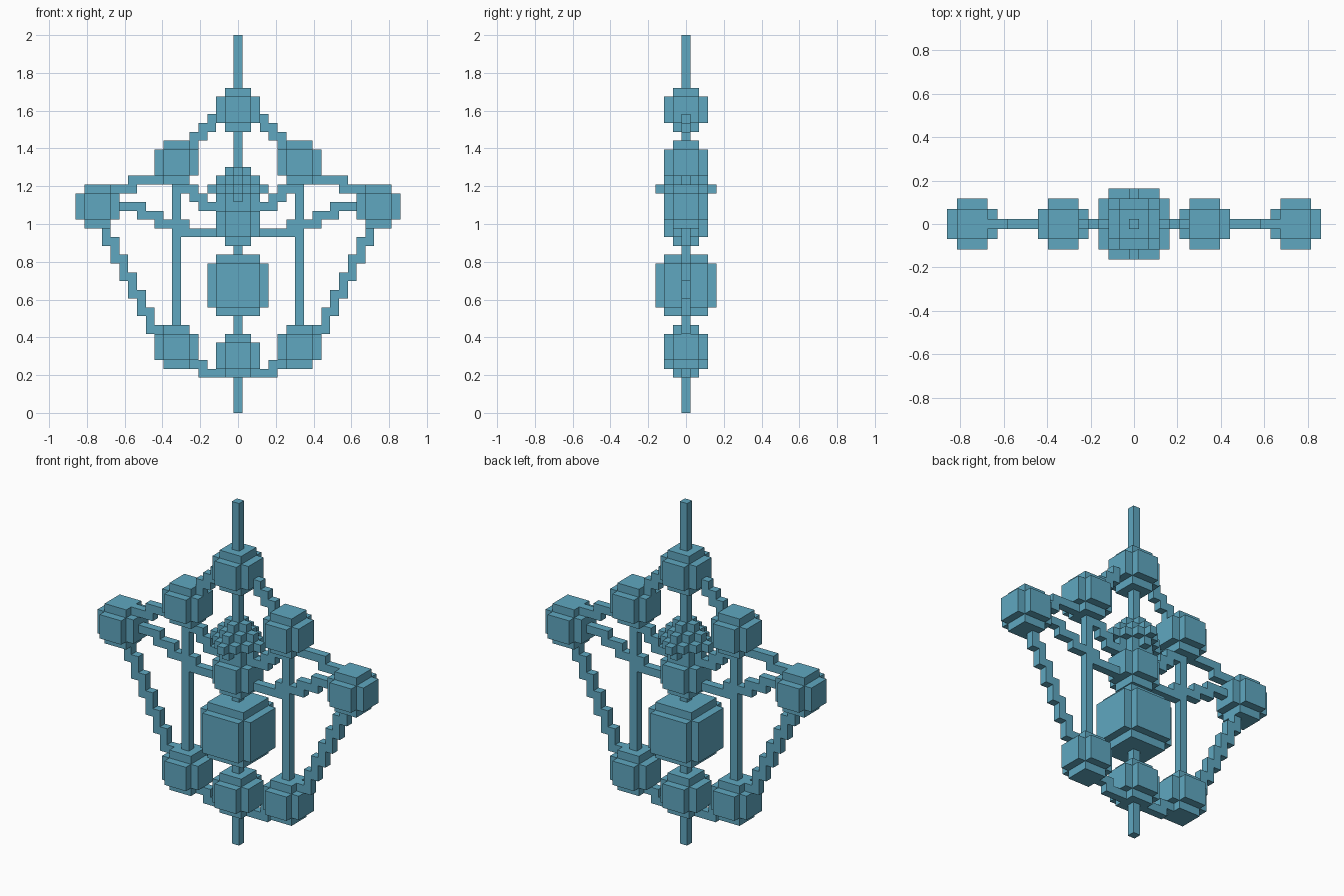
import bpy, bmesh
from mathutils import Matrix, Vector

if "Cube" in bpy.data.objects:
    bpy.data.objects.remove(bpy.data.objects["Cube"], do_unlink=True)

V = 2 / 43  # edge of one grid cell

mat = bpy.data.materials.new("soft_teal_blue")
mat.use_nodes = True
colour = (0.115, 0.39, 0.53, 1)
mat.diffuse_color = colour
mat.node_tree.nodes["Principled BSDF"].inputs["Base Color"].default_value = colour


def add_box(bm, centre, size):
    """Box given in grid cells; cell 0 in z rests on the ground."""
    x, y, z = centre
    m = Matrix.Translation(Vector((x, y, z + 0.5)) * V)
    bmesh.ops.create_cube(bm, size=V, matrix=m @ Matrix.Diagonal((*size, 1)))


def finish(name, bm):
    mesh = bpy.data.meshes.new(name)
    bm.to_mesh(mesh)
    bm.free()
    mesh.materials.append(mat)
    obj = bpy.data.objects.new(name, mesh)
    bpy.context.scene.collection.objects.link(obj)
    return obj


def block_ball(name, x, z, n=5):
    """Rounded block: a cube of n cells with its edges notched away."""
    bm = bmesh.new()
    for axis in range(3):
        size = [n - 2] * 3
        size[axis] = n
        add_box(bm, (x, 0, z), size)
    finish(name, bm)


def stair(name, side, x, z, runs):
    """Stepped rod: each (axis, cells) run continues from the last corner."""
    bm = bmesh.new()
    for axis, count in runs:
        nx = x + count if axis == "x" else x
        nz = z + count if axis == "z" else z
        add_box(bm, (side * (x + nx) / 2, 0, (z + nz) / 2),
                (abs(nx - x) + 1, 1, abs(nz - z) + 1))
        x, z = nx, nz
    finish(name, bm)


def rod(name, x, z0, z1):
    bm = bmesh.new()
    add_box(bm, (x, 0, (z0 + z1) / 2), (1, 1, z1 - z0 + 1))
    finish(name, bm)


# Central pole and the balls threaded on it
rod("central_pole", 0, 0, 42)
block_ball("top_ball", 0, 34)
block_ball("middle_ball", 0, 21)
block_ball("large_ball", 0, 14, 7)
block_ball("bottom_ball", 0, 6)

# Stepped octahedral star, built from columns
bm = bmesh.new()
for i in range(-3, 4):
    for j in range(-3, 4):
        h = 3 - abs(i) - abs(j)
        if h >= 0:
            add_box(bm, (i, j, 25), (1, 1, 2 * h + 1))
finish("star", bm)

# Mirrored side balls and rods
for side, label in ((1, "left"), (-1, "right")):
    block_ball(label + "_upper_ball", side * 7, 28)
    block_ball(label + "_outer_ball", side * 16, 23)
    block_ball(label + "_lower_ball", side * 7, 7)
    rod(label + "_upright_rod", side * 7, 8, 27)
    stair(label + "_top_rod", side, 2, 33,
          [("x", 1), ("z", -1)] * 3 + [("x", 1)])
    stair(label + "_shoulder_rod", side, 9, 26,
          [("x", 3), ("z", -1), ("x", 2)])
    stair(label + "_cross_rod", side, 14, 23,
          [("x", -3), ("z", -1), ("x", -2), ("z", -1),
           ("x", -3), ("z", -1), ("x", -4)])
    stair(label + "_inner_rod", side, 7, 25,
          [("x", -2), ("z", -1), ("x", -1), ("z", -1), ("x", -3)])
    stair(label + "_outer_rod", side, 15, 21,
          [("z", -2), ("x", -1)] * 6)
    stair(label + "_bottom_rod", side, 5, 5,
          [("x", -1), ("z", -1), ("x", -4)])
